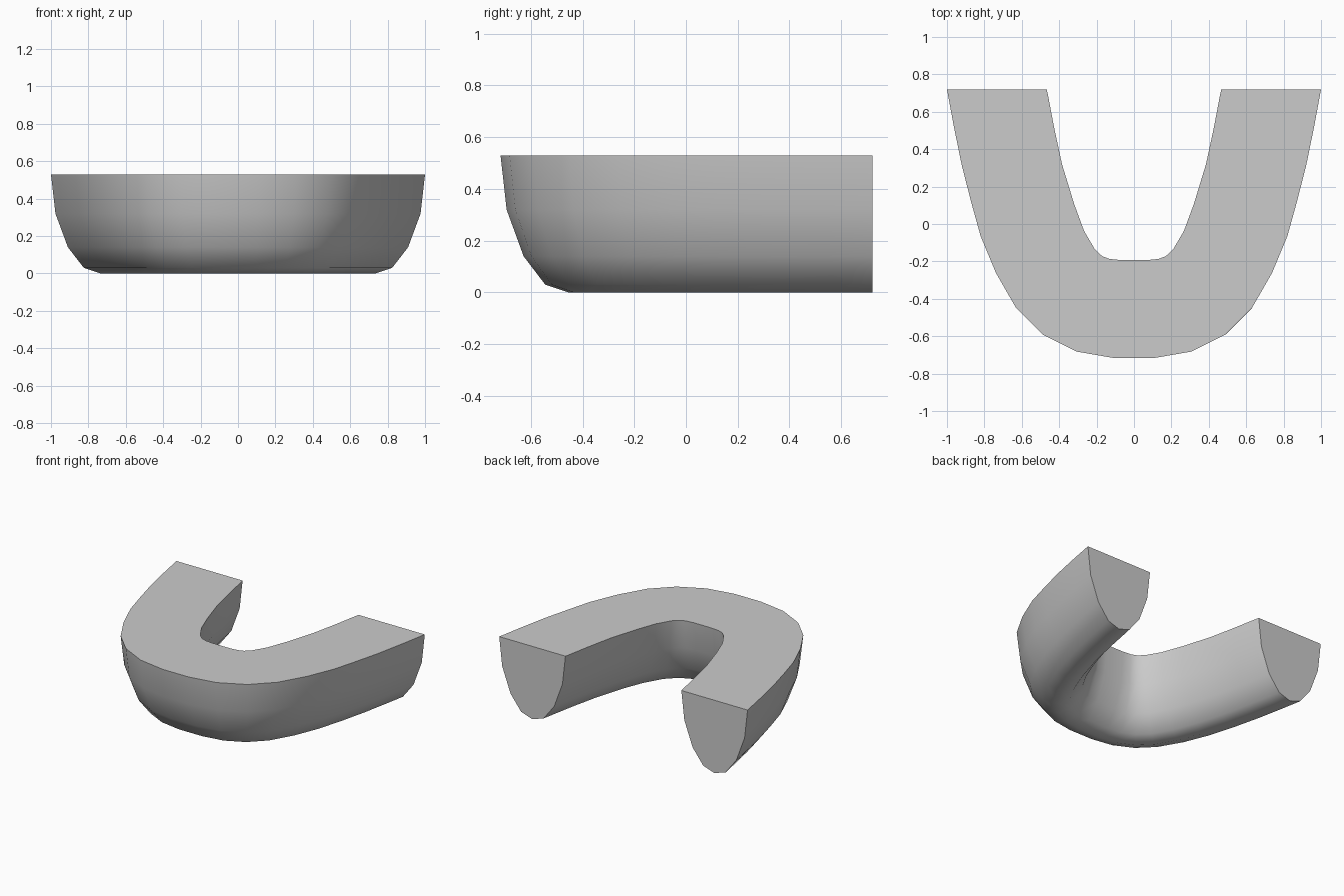
import bpy
import bmesh
import math

cube = bpy.data.objects.get("Cube")
if cube:
    bpy.data.objects.remove(cube)

HEIGHT = 0.53

# Plan outline of the left half, from the open end round to the middle
outer = [(1, .72), (.963, .52), (.92, .31), (.87, .115), (.82, -.065),
         (.738, -.262), (.63, -.45), (.49, -.59), (.307, -.682), (.105, -.717)]
inner = [(.467, .72), (.46, .69), (.428, .52), (.385, .32), (.32, .107),
         (.267, -.037), (.21, -.134), (.17, -.172), (.13, -.187), (.07, -.193)]

# Half cross-section: (share of half width, height)
half = [(1, HEIGHT), (.91, .32), (.66, .14), (.34, .03)]
section = half + [(0, 0)] + [(-f, z) for f, z in reversed(half)]


def mirrored(points):
    return points + [(-x, y) for x, y in reversed(points)]


# Sweep the keel-shaped section round the horseshoe plan
bm = bmesh.new()
rings = []
for (ox, oy), (ix, iy) in zip(mirrored(outer), mirrored(inner)):
    rings.append([bm.verts.new(((ox + ix + f * (ox - ix)) / 2,
                                (oy + iy + f * (oy - iy)) / 2, z))
                  for f, z in section])
for a, b in zip(rings, rings[1:]):
    for i in range(len(section)):
        j = (i + 1) % len(section)
        bm.faces.new((a[i], a[j], b[j], b[i]))

# Flat open ends
bm.faces.new(rings[0])
bm.faces.new(rings[-1])
bmesh.ops.recalc_face_normals(bm, faces=bm.faces)

mesh = bpy.data.meshes.new("curved_body")
bm.to_mesh(mesh)
bm.free()
body = bpy.data.objects.new("curved_body", mesh)
bpy.context.collection.objects.link(body)

# Plain grey
grey = bpy.data.materials.new("light_grey")
grey.use_nodes = True
colour = (0.6, 0.6, 0.6, 1)
grey.diffuse_color = colour
grey.node_tree.nodes["Principled BSDF"].inputs["Base Color"].default_value = colour
mesh.materials.append(grey)

# Smooth sides, sharp rim and ends
bpy.ops.object.select_all(action="DESELECT")
body.select_set(True)
bpy.context.view_layer.objects.active = body
bpy.ops.object.shade_smooth_by_angle(angle=math.radians(50))
